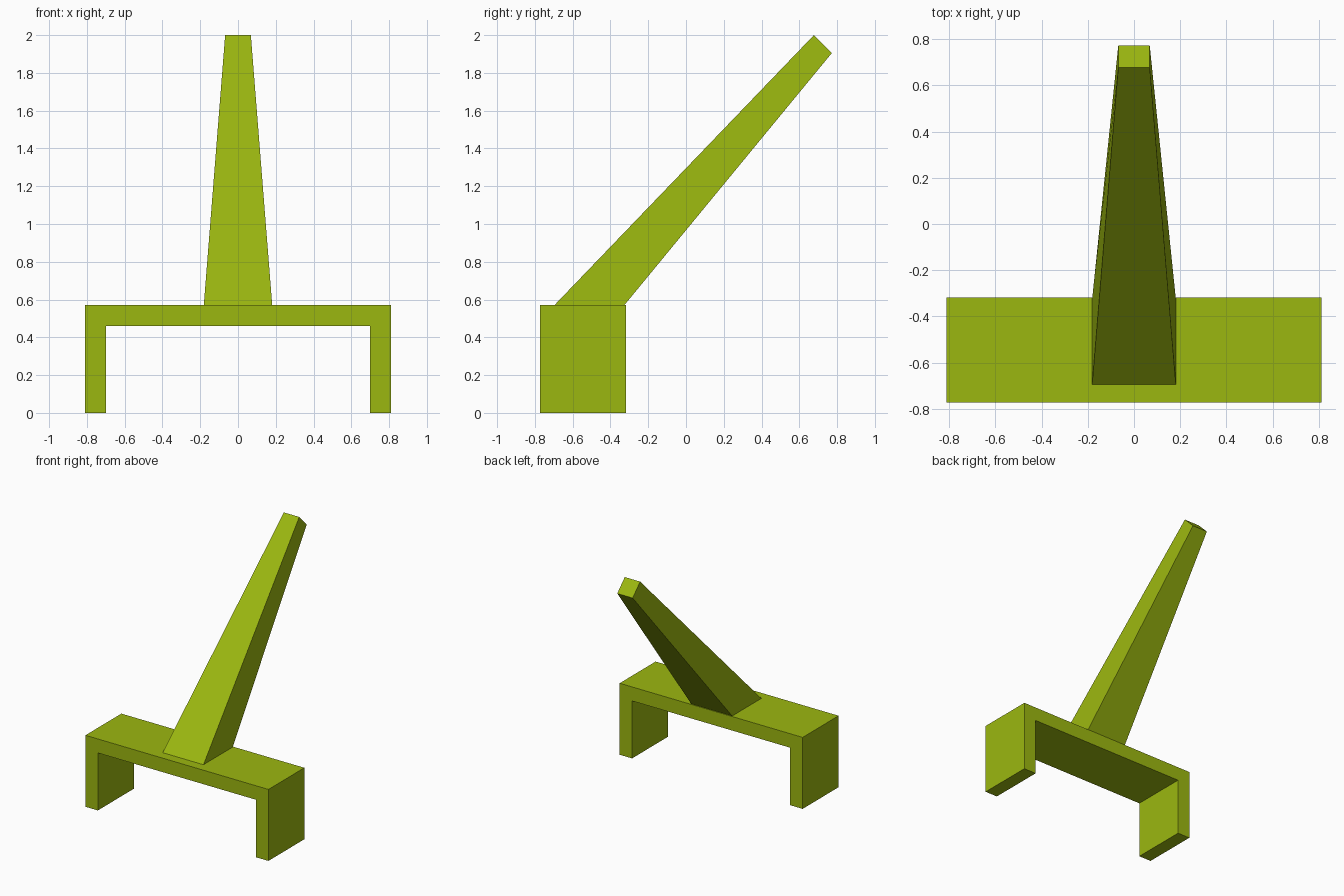
import bpy, bmesh

if "Cube" in bpy.data.objects:
    bpy.data.objects.remove(bpy.data.objects["Cube"])

lime = bpy.data.materials.new("lime_green")
lime.diffuse_color = (0.33, 0.475, 0.005, 1)
lime.use_nodes = True
lime.node_tree.nodes["Principled BSDF"].inputs["Base Color"].default_value = lime.diffuse_color


def loft(name, ring_a, ring_b):
    """Closed solid between two matching outlines."""
    bm = bmesh.new()
    a = [bm.verts.new(p) for p in ring_a]
    b = [bm.verts.new(p) for p in ring_b]
    bm.faces.new(a)
    bm.faces.new(b[::-1])
    n = len(a)
    for i in range(n):
        j = (i + 1) % n
        bm.faces.new((a[i], b[i], b[j], a[j]))
    bmesh.ops.recalc_face_normals(bm, faces=bm.faces)
    mesh = bpy.data.meshes.new(name)
    bm.to_mesh(mesh)
    bm.free()
    mesh.materials.append(lime)
    obj = bpy.data.objects.new(name, mesh)
    bpy.context.collection.objects.link(obj)
    return obj


# Bridge-shaped base: one half profile, mirrored in x, extruded along y
half = [(0.81, 0), (0.81, 0.572), (-0.81, 0.572), (-0.81, 0),
        (-0.70, 0), (-0.70, 0.46), (0.70, 0.46), (0.70, 0)]
loft("base", [(x, -0.772, z) for x, z in half],
     [(x, -0.318, z) for x, z in half])


# Leaning, tapered arm
def bar_end(w, front, back):
    return [(-w, *front), (w, *front), (w, *back), (-w, *back)]


loft("leaning_arm",
     bar_end(0.181, (-0.695, 0.572), (-0.325, 0.572)),
     bar_end(0.068, (0.677, 2.0), (0.772, 1.905)))
